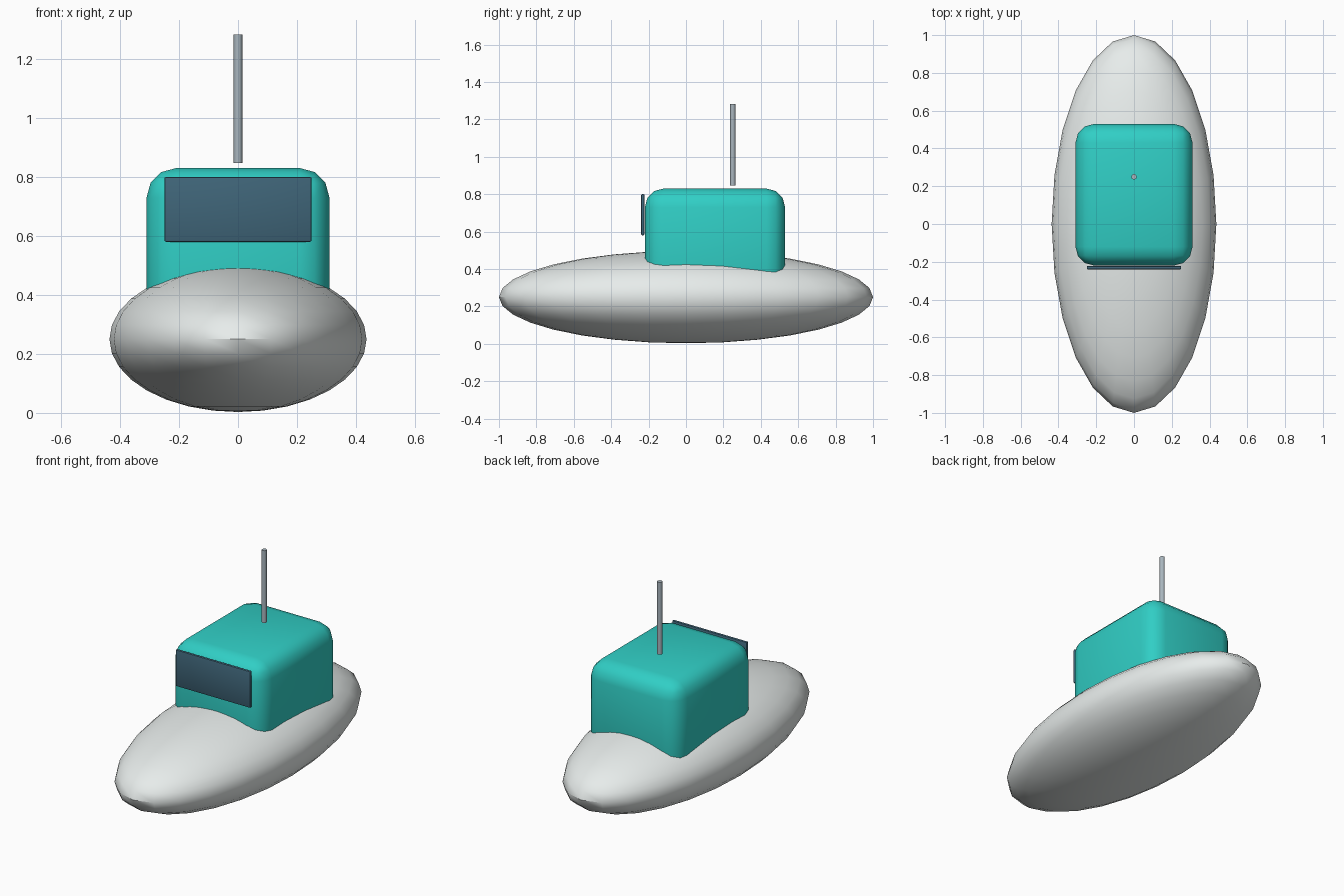
import bpy
import math

if "Cube" in bpy.data.objects:
    bpy.data.objects.remove(bpy.data.objects["Cube"])


def finish(obj, name, colour, bevel=0.0, segments=3):
    obj.name = name
    bpy.ops.object.transform_apply(location=False, rotation=False, scale=True)
    if bevel:
        mod = obj.modifiers.new("rounded_edges", 'BEVEL')
        mod.width = bevel
        mod.segments = segments
        mod.limit_method = 'NONE'
        bpy.ops.object.modifier_apply(modifier=mod.name)
    bpy.ops.object.shade_smooth_by_angle(angle=math.radians(40))
    mat = bpy.data.materials.new(name + "_colour")
    mat.diffuse_color = (*colour, 1)
    mat.use_nodes = True
    mat.node_tree.nodes["Principled BSDF"].inputs["Base Color"].default_value = mat.diffuse_color
    obj.data.materials.append(mat)


def box(name, x, y, z, colour, bevel, segments):
    """Rounded box from (min, max) ranges."""
    ranges = (x, y, z)
    bpy.ops.mesh.primitive_cube_add(size=1, location=[(a + b) / 2 for a, b in ranges])
    obj = bpy.context.object
    obj.scale = [b - a for a, b in ranges]
    finish(obj, name, colour, bevel, segments)


# Hull: stretched sphere
bpy.ops.mesh.primitive_uv_sphere_add(segments=24, ring_count=16, radius=1, location=(0, 0, 0.25))
hull = bpy.context.object
hull.scale = (0.436, 1.0, 0.247)
finish(hull, "hull", (0.80, 0.84, 0.83))

# Cabin: rounded block sunk into the hull
box("cabin", (-0.31, 0.31), (-0.22, 0.53), (0.21, 0.83), (0.03, 0.62, 0.56), 0.1, 3)

# Windscreen: thin panel on the cabin front
box("windscreen", (-0.25, 0.25), (-0.24, -0.222), (0.58, 0.80), (0.05, 0.13, 0.19), 0.006, 2)

# Mast: thin rod hovering just above the roof
bpy.ops.mesh.primitive_cylinder_add(vertices=12, radius=0.0145, depth=0.436, location=(0, 0.25, 1.065))
finish(bpy.context.object, "mast", (0.40, 0.47, 0.52))
